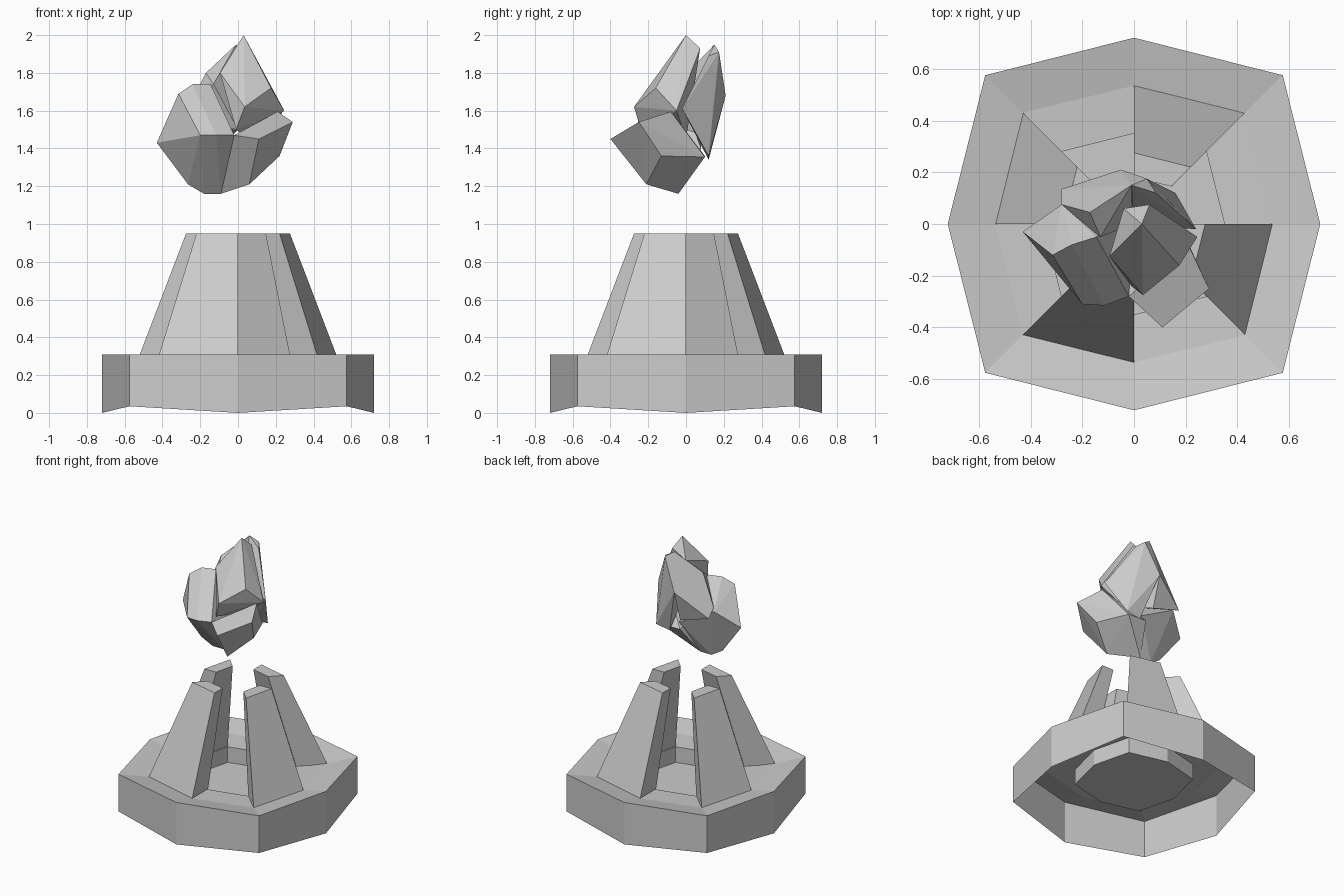
import bpy, bmesh, math
from mathutils import Matrix

if "Cube" in bpy.data.objects:
    bpy.data.objects.remove(bpy.data.objects["Cube"])


def make_object(name, bm):
    bmesh.ops.recalc_face_normals(bm, faces=bm.faces)
    me = bpy.data.meshes.new(name)
    bm.to_mesh(me)
    bm.free()
    ob = bpy.data.objects.new(name, me)
    bpy.context.collection.objects.link(ob)
    return ob


def octagon(bm, axis_r, diag, z_axis, z_diag):
    """Ring of 8 verts: axis points at axis_r, corners at (diag, diag)."""
    ring = []
    for i in range(8):
        a = i * math.pi / 4
        r, z = (diag * math.sqrt(2), z_diag) if i % 2 else (axis_r, z_axis)
        ring.append(bm.verts.new((r * math.cos(a), r * math.sin(a), z)))
    return ring


# Octagonal base: open-bottomed skirt, sloping rim, ledge and sunken floor
bm = bmesh.new()
rings = [octagon(bm, *p) for p in (
    (0.72, 0.575, 0.0, 0.035),
    (0.72, 0.575, 0.31, 0.31),
    (0.535, 0.43, 0.27, 0.275),
    (0.35, 0.28, 0.265, 0.265),
    (0.35, 0.28, 0.15, 0.15))]
for lo, hi in zip(rings, rings[1:]):
    for i in range(8):
        j = (i + 1) % 8
        bm.faces.new((lo[i], lo[j], hi[j], hi[i]))
bm.faces.new(rings[-1])
make_object("base", bm)

# Four tapered fins, each on every second side of the octagon
for k in range(4):
    bm = bmesh.new()
    rows = []
    for axis_o, diag_o, axis_i, diag_i, z in (
            (0.535, 0.43, 0.35, 0.28, 0.27), (0.275, 0.22, 0.18, 0.145, 0.95)):
        rows.append([bm.verts.new(c) for c in (
            (0, axis_o, z), (diag_o, diag_o, z), (diag_i, diag_i, z), (0, axis_i, z))])
    lo, hi = rows
    for i in range(4):
        j = (i + 1) % 4
        bm.faces.new((lo[i], lo[j], hi[j], hi[i]))
    bm.faces.new(hi)
    bm.faces.new(lo[::-1])
    bm.transform(Matrix.Rotation(k * math.pi / 2, 4, 'Z'))
    make_object(f"fin_{k + 1}", bm)


def shard(name, points):
    """Faceted crystal: the convex hull of its corner points."""
    bm = bmesh.new()
    for p in points:
        bm.verts.new(p)
    res = bmesh.ops.convex_hull(bm, input=bm.verts)
    loose = {e for e in res["geom_interior"] if isinstance(e, bmesh.types.BMVert)}
    if loose:
        bmesh.ops.delete(bm, geom=list(loose), context='VERTS')
    bmesh.ops.dissolve_limit(bm, angle_limit=math.radians(4),
                             verts=bm.verts, edges=bm.edges)
    make_object(name, bm)


# Floating crystal cluster
shard("top_shard", [
    (0.03, 0.0, 2.0), (0.175, -0.16, 1.72), (0.035, -0.275, 1.62),
    (-0.095, -0.125, 1.80), (0.245, -0.05, 1.60), (0.06, 0.075, 1.93),
    (-0.01, -0.24, 1.50), (0.05, 0.0, 1.45), (-0.04, 0.06, 1.86)])
shard("back_shard", [
    (-0.01, 0.15, 1.95), (0.05, 0.175, 1.91), (0.085, 0.12, 1.89),
    (-0.05, 0.21, 1.68), (0.16, 0.12, 1.36), (0.05, 0.12, 1.34),
    (0.24, -0.02, 1.61), (0.0, 0.0, 1.6)])
shard("back_left_shard", [
    (-0.01, 0.15, 1.95), (-0.17, 0.045, 1.80), (-0.05, 0.21, 1.68),
    (-0.28, 0.135, 1.52), (-0.28, 0.075, 1.58), (-0.05, 0.14, 1.45),
    (-0.13, -0.05, 1.74), (0.0, 0.0, 1.5)])
shard("left_shard", [
    (-0.315, -0.12, 1.69), (-0.24, -0.08, 1.74), (-0.145, -0.05, 1.74),
    (-0.2, -0.31, 1.47), (-0.115, -0.315, 1.47), (-0.02, -0.28, 1.47),
    (-0.43, -0.03, 1.43), (-0.265, -0.05, 1.21), (-0.18, -0.04, 1.16),
    (-0.09, -0.04, 1.16), (-0.28, 0.075, 1.55), (0.0, 0.08, 1.4)])
shard("right_shard", [
    (0.11, -0.40, 1.45), (0.29, -0.25, 1.54), (0.21, -0.08, 1.595),
    (-0.02, -0.28, 1.47), (0.06, -0.21, 1.21), (0.22, -0.13, 1.36),
    (-0.09, -0.04, 1.16), (0.13, 0.1, 1.355), (-0.02, 0.1, 1.36)])
